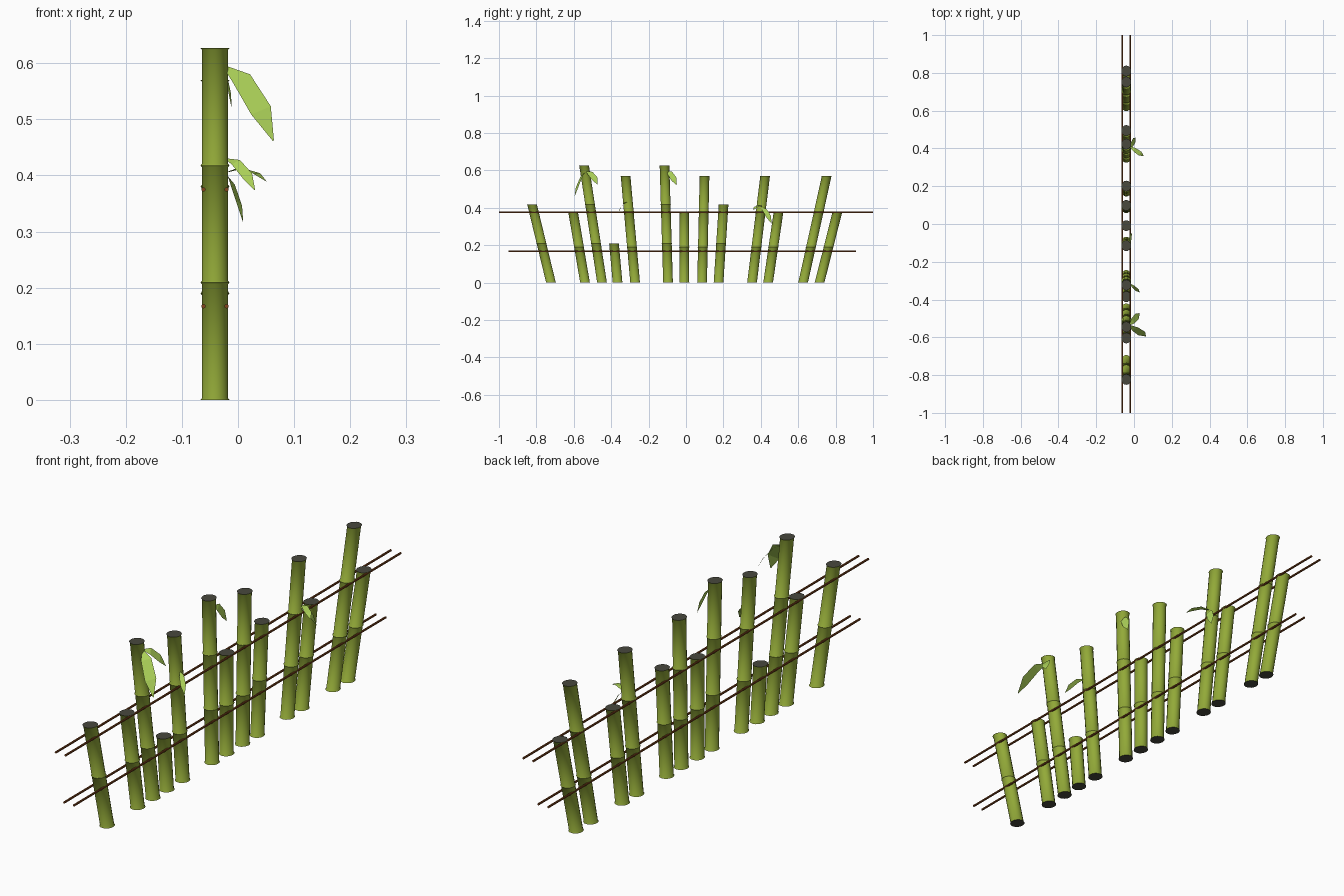
import bpy
import bmesh
from math import cos, sin, tau
from mathutils import Quaternion, Vector

cube = bpy.data.objects.get("Cube")
if cube:
    bpy.data.objects.remove(cube, do_unlink=True)


def make_material(name, color):
    mat = bpy.data.materials.new(name)
    mat.use_nodes = True
    rgba = (*color, 1)
    mat.diffuse_color = rgba
    mat.node_tree.nodes["Principled BSDF"].inputs["Base Color"].default_value = rgba
    return mat


CANE = make_material("bamboo green", (0.29, 0.40, 0.04))
CUT = make_material("dark cut end", (0.065, 0.065, 0.048))
LEAF = make_material("leaf green", (0.42, 0.65, 0.10))
ROPE = make_material("brown rope", (0.22, 0.06, 0.012))

CENTRE_X = -0.041
RADIUS, LIP_RADIUS, LIP = 0.0235, 0.0258, 0.003
WIDEN_Y = 1.1
SIDES = 16


def finish(bm, name, materials):
    mesh = bpy.data.meshes.new(name)
    bm.to_mesh(mesh)
    bm.free()
    for mat in materials:
        mesh.materials.append(mat)
    obj = bpy.data.objects.new(name, mesh)
    bpy.context.collection.objects.link(obj)
    return obj


def ring(bm, centre, radius):
    angles = [tau * i / SIDES for i in range(SIDES)]
    return [bm.verts.new(centre + Vector((cos(a), sin(a) * WIDEN_Y, 0)) * radius) for a in angles]


# Leaning cane: flared sections stacked on level cuts
def make_cane(number, base_y, top_y, sections, height):
    bm = bmesh.new()
    total = sections * height
    first = last = None
    for s in range(sections):
        z0, z1 = s * height, (s + 1) * height
        rings = []
        for z, r in ((z0, LIP_RADIUS), (z0 + LIP, RADIUS), (z1 - LIP, RADIUS), (z1, LIP_RADIUS)):
            y = base_y + (top_y - base_y) * z / total
            rings.append(ring(bm, Vector((CENTRE_X, y, z)), r))
        for low, high in zip(rings, rings[1:]):
            for i in range(SIDES):
                j = (i + 1) % SIDES
                bm.faces.new((low[i], low[j], high[j], high[i])).smooth = True
        first = first or rings[0]
        last = rings[-1]
    for loop in (first[::-1], last):
        bm.faces.new(loop).material_index = 1
    finish(bm, f"bamboo_cane_{number}", (CANE, CUT))


TALL, SHORT = 0.209, 0.19
canes = [
    (-0.722, -0.823, 2, TALL), (-0.540, -0.604, 2, SHORT), (-0.449, -0.545, 3, TALL),
    (-0.366, -0.385, 1, TALL), (-0.272, -0.323, 3, SHORT), (-0.096, -0.115, 3, TALL),
    (-0.009, -0.009, 2, SHORT), (0.086, 0.099, 3, SHORT), (0.174, 0.201, 2, TALL),
    (0.353, 0.423, 3, SHORT), (0.439, 0.495, 2, SHORT), (0.626, 0.752, 3, SHORT),
    (0.714, 0.810, 2, SHORT),
]
for number, cane in enumerate(canes, 1):
    make_cane(number, *cane)


# Paired ropes along both faces of the fence
def make_rope(name, x, z, y0, y1):
    bpy.ops.mesh.primitive_cylinder_add(vertices=8, radius=0.004, depth=y1 - y0,
                                        location=(x, (y0 + y1) / 2, z), rotation=(tau / 4, 0, 0))
    obj = bpy.context.object
    obj.name = name
    obj.data.materials.append(ROPE)
    bpy.ops.object.shade_smooth_by_angle()


for side, offset in (("right", -0.0205), ("left", 0.0205)):
    make_rope(f"upper_rope_{side}", CENTRE_X + offset, 0.375, -1, 1)
    make_rope(f"lower_rope_{side}", CENTRE_X + offset, 0.167, -0.95, 0.91)


# Drooping leaf: an arched blade, rolled about its own length
def make_leaf(name, base, tip, half_width, roll):
    bm = bmesh.new()
    base, tip = Vector(base), Vector(tip)
    along = tip - base
    across = Vector((-along.y, along.x, 0)).normalized()
    across.rotate(Quaternion(along.normalized(), roll))
    rows = []
    for t, w in ((0, 0.12), (0.35, 0.9), (0.75, 1), (1, 0.06)):
        mid = base + along * t
        mid.z += along.length * 0.65 * t * (1 - t)
        rows.append([bm.verts.new(mid + across * w * half_width * side) for side in (1, -1)])
    for a, b in zip(rows, rows[1:]):
        bm.faces.new((a[0], a[1], b[1], b[0]))
    finish(bm, name, (LEAF,))


make_leaf("large_leaf_front", (-0.025, -0.535, 0.595), (0.063, -0.595, 0.462), 0.021, 0.6)
make_leaf("large_leaf_back", (-0.025, -0.535, 0.595), (0.03, -0.473, 0.525), 0.018, 0.5)
make_leaf("small_leaf", (-0.022, -0.315, 0.43), (0.03, -0.362, 0.374), 0.01, 0.6)
make_leaf("middle_leaf", (-0.028, -0.105, 0.597), (-0.012, -0.05, 0.523), 0.016, 1.1)
make_leaf("twin_leaf_front", (-0.022, 0.41, 0.405), (0.051, 0.36, 0.389), 0.012, 0)
make_leaf("twin_leaf_back", (-0.022, 0.40, 0.403), (0.009, 0.457, 0.317), 0.014, 0.7)
